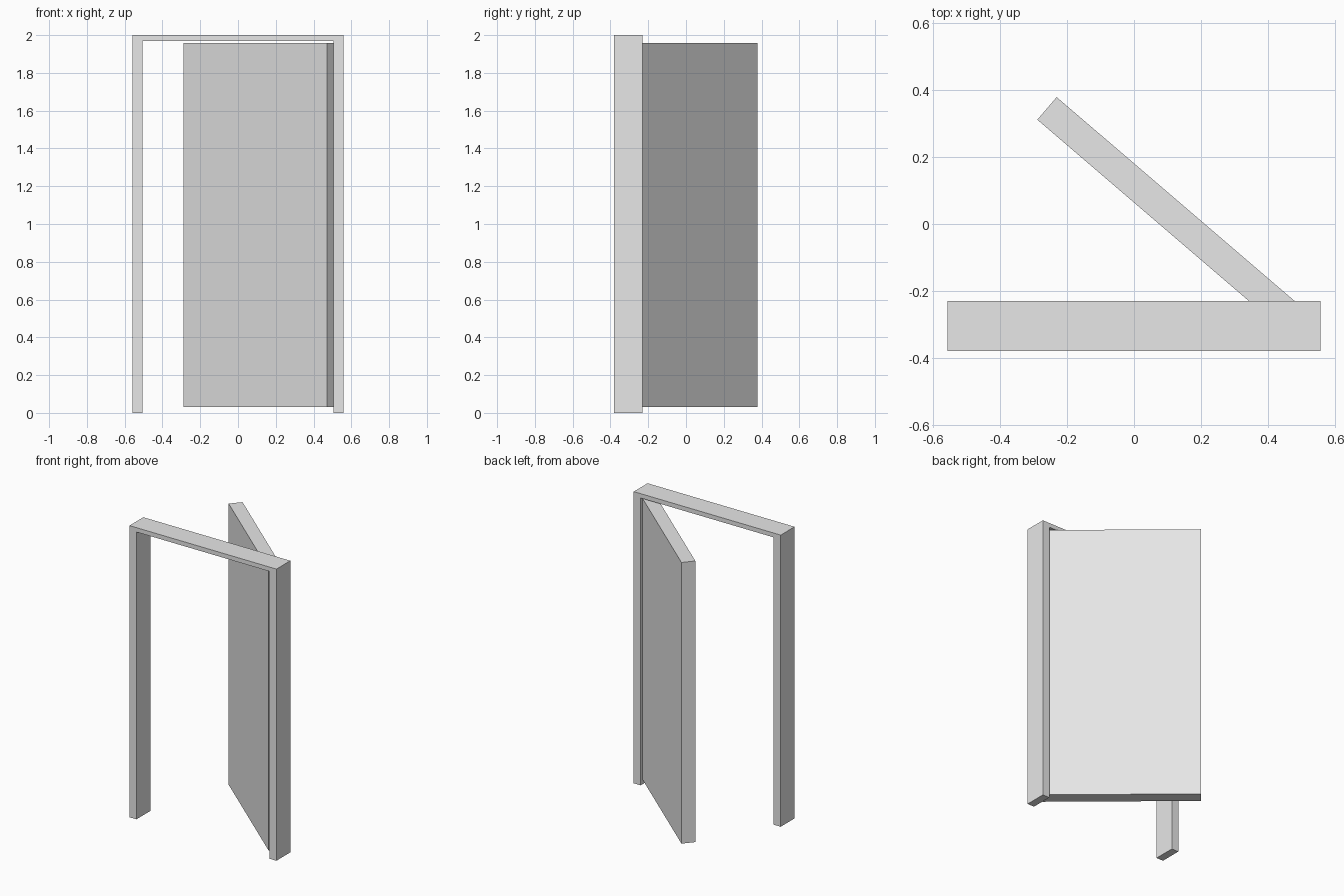
import bpy
import bmesh
from math import radians
from mathutils import Matrix, Vector

cube = bpy.data.objects.get("Cube")
if cube:
    bpy.data.objects.remove(cube, do_unlink=True)

# Single plain grey
grey = bpy.data.materials.new("light_grey")
grey.use_nodes = True
grey.diffuse_color = (0.8, 0.8, 0.8, 1)
grey.node_tree.nodes["Principled BSDF"].inputs["Base Color"].default_value = (0.8, 0.8, 0.8, 1)

WIDTH, HEIGHT, DEPTH = 1.115, 2.0, 0.15   # outer frame
JAMB, HEAD = 0.053, 0.03                  # frame board thicknesses
FRAME_Y = -0.305
DOOR_ANGLE = -40.6


def add_object(name, bm):
    bmesh.ops.recalc_face_normals(bm, faces=bm.faces)
    mesh = bpy.data.meshes.new(name)
    bm.to_mesh(mesh)
    bm.free()
    mesh.materials.append(grey)
    obj = bpy.data.objects.new(name, mesh)
    bpy.context.collection.objects.link(obj)
    return obj


# Door frame: an upside-down U profile extruded through its depth
half, inner, top = WIDTH / 2, WIDTH / 2 - JAMB, HEIGHT - HEAD
profile = [(-half, 0), (-inner, 0), (-inner, top), (inner, top),
           (inner, 0), (half, 0), (half, HEIGHT), (-half, HEIGHT)]
bm = bmesh.new()
face = bm.faces.new([bm.verts.new((x, -DEPTH / 2, z)) for x, z in profile])
extruded = bmesh.ops.extrude_face_region(bm, geom=[face], use_keep_orig=True)
moved = [v for v in extruded["geom"] if isinstance(v, bmesh.types.BMVert)]
bmesh.ops.translate(bm, verts=moved, vec=Vector((0, DEPTH, 0)))
frame = add_object("door_frame", bm)
frame.location.y = FRAME_Y

# Door panel: origin on the hinge line, swung open to the back
door_size = Vector((1.0, 0.089, 1.928))
bm = bmesh.new()
bmesh.ops.create_cube(bm, size=1, matrix=Matrix.Translation((-0.5, 0, 0.5)))
bmesh.ops.scale(bm, verts=bm.verts, vec=door_size)
door = add_object("door_panel", bm)
door.location = (0.499, FRAME_Y, 0.03)
door.rotation_euler.z = radians(DOOR_ANGLE)
